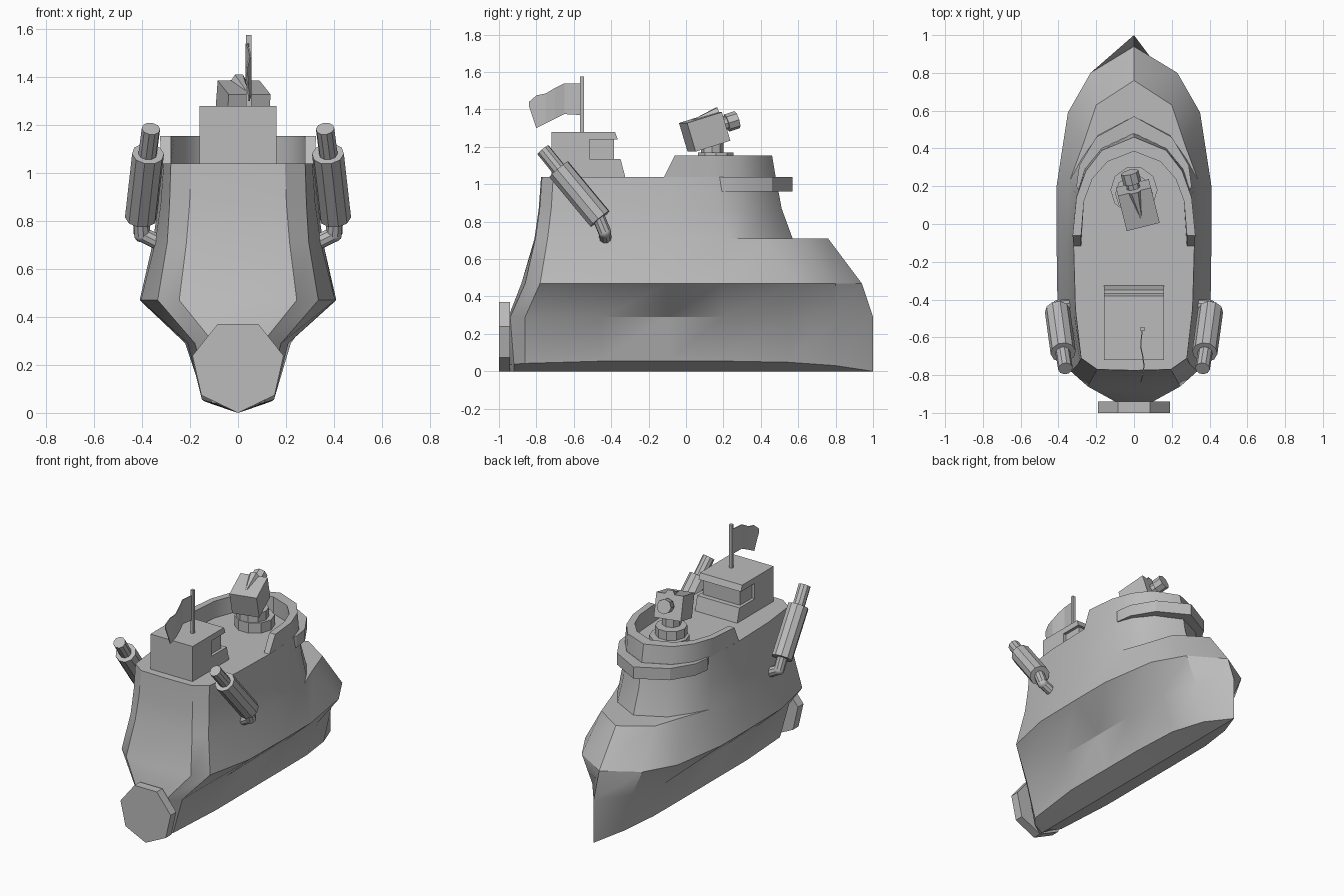
import bpy
import bmesh
from math import sin, cos, pi, radians
from mathutils import Vector, Matrix

cube = bpy.data.objects.get("Cube")
if cube:
    bpy.data.objects.remove(cube, do_unlink=True)

grey = bpy.data.materials.new("plain_grey")
grey.use_nodes = True
grey.diffuse_color = (0.5, 0.5, 0.5, 1)
grey.node_tree.nodes["Principled BSDF"].inputs["Base Color"].default_value = grey.diffuse_color


def finish(name, bm, smooth=False):
    """Clean the mesh, make the object and shade it."""
    bmesh.ops.remove_doubles(bm, verts=bm.verts, dist=0.0005)
    bmesh.ops.recalc_face_normals(bm, faces=bm.faces)
    mesh = bpy.data.meshes.new(name)
    bm.to_mesh(mesh)
    bm.free()
    mesh.materials.append(grey)
    obj = bpy.data.objects.new(name, mesh)
    bpy.context.collection.objects.link(obj)
    if smooth:
        bpy.ops.object.select_all(action='DESELECT')
        obj.select_set(True)
        bpy.context.view_layer.objects.active = obj
        bpy.ops.object.shade_smooth_by_angle(angle=radians(30))
    return obj


def loft(name, rings, caps=(True, True), smooth=False):
    """Skin a row of closed rings that have equal point counts."""
    bm = bmesh.new()
    rows = [[bm.verts.new(p) for p in ring] for ring in rings]
    count = len(rows[0])
    for a, b in zip(rows, rows[1:]):
        for i in range(count):
            j = (i + 1) % count
            bm.faces.new((a[i], a[j], b[j], b[i]))
    if caps[0]:
        bm.faces.new(rows[0][::-1])
    if caps[1]:
        bm.faces.new(rows[-1])
    return finish(name, bm, smooth)


def rod(name, start, end, radius, sides=8, end_radius=None, turn=0):
    """Many-sided bar between two points."""
    start, end = Vector(start), Vector(end)
    spin = (end - start).to_track_quat('Z', 'Y')
    rings = []
    for centre, r in ((start, radius), (end, end_radius or radius)):
        rings.append([centre + spin @ Vector((r * cos(turn + 2 * pi * k / sides),
                                              r * sin(turn + 2 * pi * k / sides), 0))
                      for k in range(sides)])
    return loft(name, rings)


def prism(name, profile, half_width):
    """Extrude a side profile across the model."""
    return loft(name, [[(x, y, z) for y, z in profile] for x in (-half_width, half_width)])


def box(name, size, matrix):
    bm = bmesh.new()
    bmesh.ops.create_cube(bm, size=1, matrix=matrix @ Matrix.Diagonal((*size, 1)))
    return finish(name, bm)


def mirrored(half):
    """Close a half outline that runs from stern centre to bow centre."""
    return half + [Vector((-p.x, p.y, p.z)) for p in half[-2:0:-1]]


def outline(points, z):
    return [Vector((x, y, z)) for x, y in points]


# Hull outlines, from stern centre to bow centre
chine = [Vector((x, y, 0.055 * (1 - ((y + 0.1) / 1.1) ** 4))) for x, y in (
    (0, -.94), (.06, -.92), (.11, -.86), (.15, -.45), (.15, -.1),
    (.15, .2), (.14, .55), (.09, .8), (0, 1))]
keel = [Vector((0, p.y, 0)) for p in chine]
waist = outline([(0, -.95), (.1, -.94), (.18, -.86), (.21, -.45), (.21, -.1),
                 (.21, .2), (.22, .55), (.15, .8), (0, 1)], .29)
rim = outline([(0, -.88), (.245, -.86), (.335, -.78), (.405, -.45), (.41, -.1),
               (.41, .2), (.35, .59), (.23, .8), (0, .94)], .47)
shoulder = outline([(0, -.81), (.215, -.805), (.295, -.74), (.345, -.45), (.355, -.1),
                    (.34, .23), (.27, .42), (.2, .63), (0, .76)], .71)
step = shoulder[:6] + outline([(.28, .34), (.19, .47), (0, .57)], .71)
deck = outline([(0, -.775), (.195, -.77), (.28, -.71), (.31, -.45), (.32, -.1),
                (.305, .15), (.26, .29), (.17, .4), (0, .48)], 1.04)
upper = [a.lerp(b, .65) for a, b in zip(step, deck)]
for p in upper:
    p.z = .87
levels = (keel, chine, waist, rim, shoulder, step, upper, deck)
loft("hull", [mirrored(level) for level in levels], caps=(False, True), smooth=True)


def wall(name, *paths):
    """Wrap a four-cornered section around the bow."""
    full = [path + [Vector((-p.x, p.y, p.z)) for p in path[-2::-1]] for path in paths]
    loft(name, list(zip(*full)), smooth=True)


# Raised bulwark around the gun deck
inner = [(.28, -.06), (.265, .12), (.22, .24), (.14, .33), (0, .385)]
wall("bulwark",
     outline([(.32, -.12), (.305, .15), (.26, .29), (.17, .4), (0, .48)], 1.035),
     outline([(.325, -.06), (.305, .14), (.255, .28), (.17, .39), (0, .46)], 1.155),
     outline(inner, 1.155),
     outline([(.28, -.12)] + inner[1:], 1.035))

# Protruding belt below the bulwark
belt = [(.305, .2), (.29, .31), (.2, .46), (0, .57)]
belt_back = [(x * .85, y - .1) for x, y in belt]
wall("bow_belt", outline(belt, .96), outline(belt, 1.04),
     outline(belt_back, 1.035), outline(belt_back, .96))

# Bridge cabin with a recessed window strip
prism("bridge", [(-.72, 1.04), (-.325, 1.04), (-.35, 1.135), (-.515, 1.135),
                 (-.515, 1.24), (-.365, 1.24), (-.38, 1.28), (-.72, 1.28)], .16)
box("window_core", (.28, .14, .11), Matrix.Translation((0, -.455, 1.188)))

# Flag and pole
rod("flag_pole", (.045, -.555, 1.27), (.045, -.555, 1.575), .015, sides=4, turn=pi / 4)
cloth = [(-.56, 1.37, 1.54), (-.65, 1.375, 1.54), (-.7, 1.35, 1.515),
         (-.75, 1.325, 1.485), (-.8, 1.3, 1.475), (-.84, 1.42, 1.44)]
strips = []
for y, low, high in cloth:
    x = .043 + .01 * sin((y + .56) * 25)
    strips.append([(x - .003, y, low), (x + .003, y, low),
                   (x + .003, y, high), (x - .003, y, high)])
loft("flag", strips)

# Deck gun on its mount
rod("gun_base", (0, .18, 1.04), (0, .18, 1.11), .125, sides=10)
rod("gun_drum", (0, .16, 1.11), (0, .16, 1.17), .1, sides=10)
rod("gun_neck", (.01, .14, 1.16), (.01, .14, 1.24), .06, sides=8)
aim = (Matrix.Translation((.02, .1, 1.28)) @ Matrix.Rotation(radians(14), 4, 'Z')
       @ Matrix.Rotation(radians(17), 4, 'X'))
box("gun_house", (.18, .2, .16), aim)
rod("gun_barrel", aim @ Vector((0, .05, .01)), aim @ Vector((0, .16, .01)), .035)
rod("gun_muzzle", aim @ Vector((0, .13, .01)), aim @ Vector((0, .19, .01)), .048)
rod("gun_ridge", aim @ Vector((0, .1, .075)), aim @ Vector((0, -.06, .075)),
    .035, sides=6, end_radius=.004)

# Exhaust stacks on both sides, bent into the hull at the bottom
for side, label in ((1, "left"), (-1, "right")):
    def at(x, y, z):
        return (side * x, y, z)
    rod(label + "_stack_tip", at(.363, -.765, 1.185), at(.38, -.66, 1.055), .039, sides=10)
    rod(label + "_stack_body", at(.375, -.68, 1.08), at(.405, -.46, .815), .067, sides=10)
    elbow = at(.4, -.435, .745)
    rod(label + "_stack_pipe", at(.405, -.47, .83), elbow, .035, sides=10)
    rod(label + "_stack_inlet", elbow, at(.32, -.43, .705), .033, sides=10)
    bend = bmesh.new()
    bmesh.ops.create_icosphere(bend, subdivisions=2, radius=.035,
                               matrix=Matrix.Translation(elbow))
    finish(label + "_stack_elbow", bend, smooth=True)

# Seven-sided plate on the stern
rod("stern_plate", (0, -.94, .195), (0, -1, .195), .195, sides=7, turn=-pi / 2)
